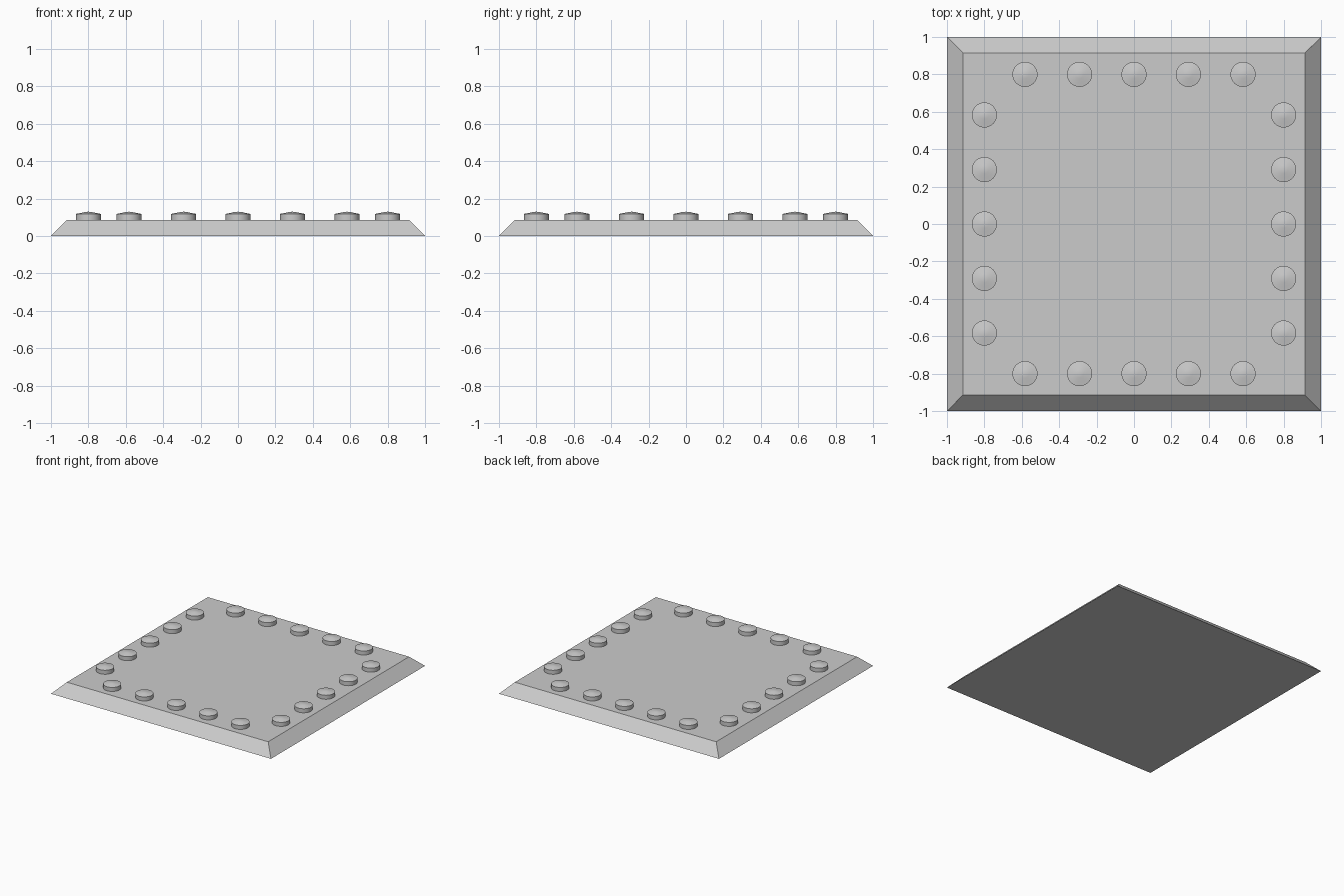
import bpy, bmesh, math

cube = bpy.data.objects.get("Cube")
if cube:
    bpy.data.objects.remove(cube, do_unlink=True)

metal = bpy.data.materials.new("grey_metal")
metal.use_nodes = True
GREY = (0.6, 0.6, 0.6, 1)
metal.diffuse_color = GREY
metal.node_tree.nodes["Principled BSDF"].inputs["Base Color"].default_value = GREY

PLATE_TOP = 0.085


def add_object(name, bm):
    bmesh.ops.recalc_face_normals(bm, faces=bm.faces)
    mesh = bpy.data.meshes.new(name)
    bm.to_mesh(mesh)
    bm.free()
    mesh.materials.append(metal)
    obj = bpy.data.objects.new(name, mesh)
    bpy.context.collection.objects.link(obj)
    return obj


# Plate with wide sloping edges
bm = bmesh.new()
bmesh.ops.create_cube(bm, size=2)
for v in bm.verts:
    top = v.co.z > 0
    v.co.z = PLATE_TOP if top else 0
    if top:
        v.co.x *= 0.915
        v.co.y *= 0.915
add_object("plate", bm)


# Rivet: short cylinder with a shallow domed cap
def rivet_mesh(sides=32):
    bm = bmesh.new()
    profile = [(0.067, PLATE_TOP), (0.067, 0.118), (0.045, 0.122), (0.022, 0.127)]
    rings = [[bm.verts.new((r * math.cos(math.tau * i / sides),
                            r * math.sin(math.tau * i / sides), z))
              for i in range(sides)] for r, z in profile]
    tip = bm.verts.new((0, 0, 0.13))
    for low, high in zip(rings, rings[1:]):
        for i in range(sides):
            j = (i + 1) % sides
            bm.faces.new((low[i], low[j], high[j], high[i]))
    for i in range(sides):
        bm.faces.new((rings[-1][i], rings[-1][(i + 1) % sides], tip))
    return bm


master = add_object("rivet", rivet_mesh())
bpy.context.view_layer.objects.active = master
master.select_set(True)
bpy.ops.object.shade_smooth_by_angle(angle=math.radians(30))

# Five rivets along each of the four edges
EDGE = 0.8
spots = []
for along in (-0.583, -0.291, 0, 0.291, 0.583):
    for side in (-EDGE, EDGE):
        spots += [(along, side), (side, along)]
for n, (x, y) in enumerate(spots):
    rivet = master if n == 0 else master.copy()
    if n:
        bpy.context.collection.objects.link(rivet)
    rivet.name = f"rivet_{n + 1}"
    rivet.location = (x, y, 0)
